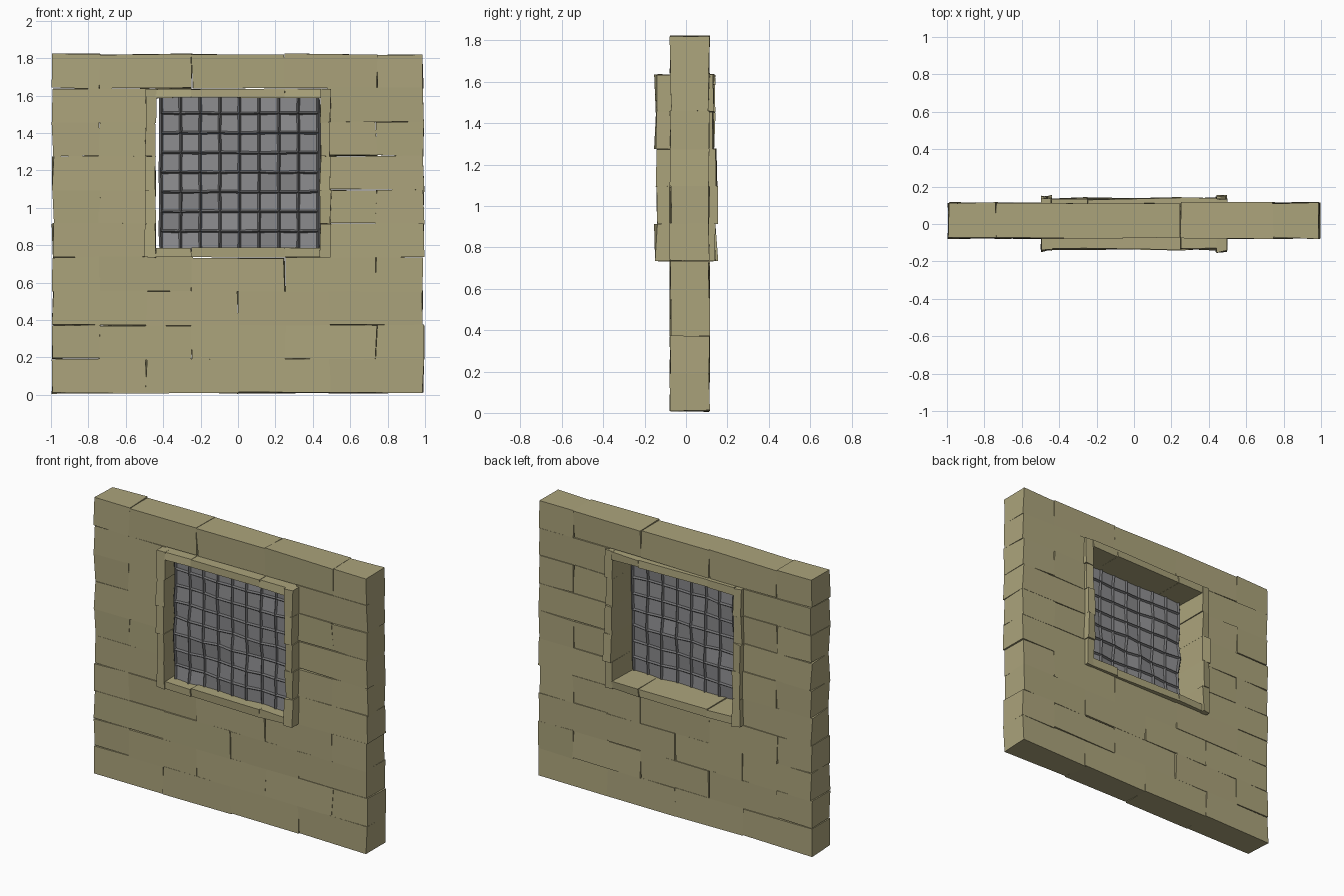
import bpy, bmesh, random
from mathutils import Vector

random.seed(7)
if "Cube" in bpy.data.objects:
    bpy.data.objects.remove(bpy.data.objects["Cube"])


def material(name, colour):
    m = bpy.data.materials.new(name)
    m.use_nodes = True
    m.diffuse_color = colour
    bsdf = m.node_tree.nodes["Principled BSDF"]
    bsdf.inputs["Base Color"].default_value = colour
    bsdf.inputs["Roughness"].default_value = 0.9
    return m


STONE = material("sandstone", (0.41, 0.37, 0.20, 1))
GLASS = material("grey_glass", (0.26, 0.26, 0.27, 1))
LEAD = material("dark_lead", (0.15, 0.15, 0.155, 1))


def wobble(amount):
    return random.uniform(-amount, amount)


def finish(name, bm, mats):
    bmesh.ops.recalc_face_normals(bm, faces=bm.faces)
    mesh = bpy.data.meshes.new(name)
    bm.to_mesh(mesh)
    bm.free()
    for m in mats:
        mesh.materials.append(m)
    ob = bpy.data.objects.new(name, mesh)
    bpy.context.collection.objects.link(ob)
    return ob


def stone(bm, lo, hi, jitter):
    """Rough-hewn block with slightly shifted corners."""
    lo, hi = Vector(lo), Vector(hi)
    mid, size = (lo + hi) / 2, hi - lo
    for v in bmesh.ops.create_cube(bm, size=1)["verts"]:
        p = mid + Vector(a * b for a, b in zip(v.co, size))
        p += Vector(wobble(j) for j in jitter)
        p.x = max(-1, min(1, p.x))
        p.z = max(0, p.z)
        v.co = p


FRONT, BACK = -0.075, 0.112
HALF, OPEN = 0.99, 0.49
COURSE, BASE = 0.181, 0.01
JITTER = (0.007, 0.005, 0.005)

# Wall courses: alternating joints, interrupted by the window
for row in range(10):
    z0 = BASE + row * COURSE
    joints = [-HALF, -0.74, -0.245, 0.25, 0.74, HALF] if row % 2 else [-HALF, -OPEN, 0, OPEN, HALF]
    spans = list(zip(joints, joints[1:]))
    if 4 <= row <= 8:
        side = [(OPEN, 0.74), (0.74, HALF)] if row % 2 else [(OPEN, HALF)]
        # blocks reach slightly under the frame
        side = [(a - 0.01 if a == OPEN else a, b) for a, b in side]
        spans = side + [(-b, -a) for a, b in side]
    bm = bmesh.new()
    for x0, x1 in spans:
        stone(bm, (x0, FRONT, z0), (x1, BACK, z0 + COURSE), JITTER)
    finish(f"wall_course_{row + 1}", bm, [STONE])

# Window surround: stacked jambs, then sill and lintel
Z_LOW, Z_HIGH = 0.735, 1.635
for name, sign in (("left_jamb", 1), ("right_jamb", -1)):
    bm = bmesh.new()
    for i in range(5):
        z0 = Z_LOW + i * 0.18
        x0, x1 = sorted((sign * 0.44, sign * 0.495))
        shift = wobble(0.008)
        stone(bm, (x0, -0.14 + shift, z0), (x1, 0.142 + shift, z0 + 0.18), (0.005, 0.009, 0.003))
    finish(name, bm, [STONE])

for name, z0, z1 in (("window_sill", Z_LOW, 0.785), ("window_lintel", 1.588, Z_HIGH)):
    bm = bmesh.new()
    cuts = [-0.44, -0.25, 0.25, 0.445]
    for x0, x1 in zip(cuts, cuts[1:]):
        stone(bm, (x0, -0.135, z0), (x1, 0.137, z1), (0.004, 0.008, 0.003))
    finish(name, bm, [STONE])

# Leaded window: uneven panes, with the lead bars made by a wireframe
bm = bmesh.new()
bmesh.ops.create_grid(bm, x_segments=8, y_segments=8, size=0.42)
for v in bm.verts:
    v.co = Vector((v.co.x + 0.008 + wobble(0.002), -0.065 + wobble(0.012), v.co.y + 1.19 + wobble(0.002)))
window = finish("leaded_window", bm, [GLASS, LEAD])
wire = window.modifiers.new("lead_bars", 'WIREFRAME')
wire.thickness = 0.024
wire.use_replace = False
wire.use_even_offset = False
wire.use_boundary = True
wire.material_offset = 1
